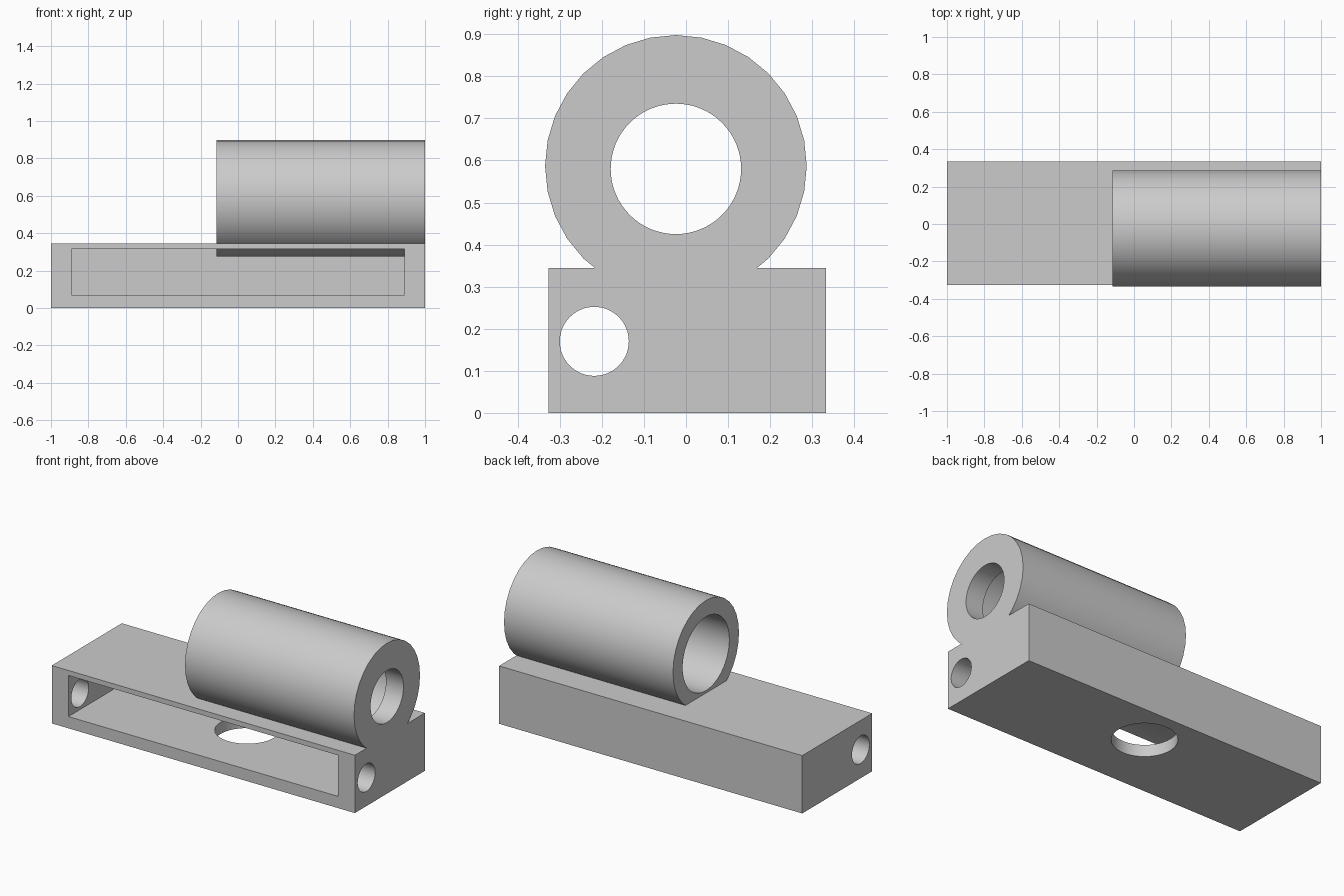
import bpy
import math

cube = bpy.data.objects.get("Cube")
if cube:
    bpy.data.objects.remove(cube, do_unlink=True)

grey = bpy.data.materials.new("light_grey")
grey.use_nodes = True
grey.diffuse_color = (0.6, 0.6, 0.6, 1)
grey.node_tree.nodes["Principled BSDF"].inputs["Base Color"].default_value = (0.6, 0.6, 0.6, 1)


def box(name, low, high):
    centre = [(a + b) / 2 for a, b in zip(low, high)]
    bpy.ops.mesh.primitive_cube_add(size=1, location=centre)
    obj = bpy.context.object
    obj.name = name
    obj.scale = [b - a for a, b in zip(low, high)]
    bpy.ops.object.transform_apply(location=True, rotation=True, scale=True)
    obj.data.materials.append(grey)
    return obj


def tube(name, radius, start, length, axis="X", sides=64):
    """Solid cylinder running from start along +x or +z."""
    along = (length / 2, 0, 0) if axis == "X" else (0, 0, length / 2)
    turn = (0, math.pi / 2, 0) if axis == "X" else (0, 0, 0)
    bpy.ops.mesh.primitive_cylinder_add(
        vertices=sides, radius=radius, depth=length, rotation=turn,
        location=[s + a for s, a in zip(start, along)])
    obj = bpy.context.object
    obj.name = name
    bpy.ops.object.transform_apply(location=True, rotation=True, scale=True)
    obj.data.materials.append(grey)
    return obj


def combine(target, tool, operation):
    mod = target.modifiers.new(tool.name, "BOOLEAN")
    mod.operation = operation
    mod.solver = "EXACT"
    mod.object = tool
    bpy.context.view_layer.objects.active = target
    bpy.ops.object.modifier_apply(modifier=mod.name)
    bpy.data.objects.remove(tool, do_unlink=True)


# Base block with a pocket open to the front
holder = box("rod_holder", (-1, -0.327, 0), (1, 0.333, 0.345))
combine(holder, box("front_pocket", (-0.89, -0.5, 0.07), (0.89, 0.265, 0.315)), "DIFFERENCE")

# Barrel on top, its underside dipping into the pocket
barrel_y = -0.024
combine(holder, tube("barrel", 0.311, (-0.115, barrel_y, 0.587), 1.115, sides=32), "UNION")

# Wide bore from one end, leaving a lip with a smaller hole at the other
combine(holder, tube("wide_bore", 0.22, (-0.2, barrel_y, 0.58), 1.085), "DIFFERENCE")
combine(holder, tube("lip_hole", 0.155, (0.8, barrel_y, 0.58), 0.4), "DIFFERENCE")

# Rod holes through both end walls, and the round hole in the floor
combine(holder, tube("rod_hole", 0.082, (-1.2, -0.218, 0.17), 2.4), "DIFFERENCE")
combine(holder, tube("floor_hole", 0.175, (0, 0.086, -0.1), 0.25, axis="Z"), "DIFFERENCE")

bpy.ops.object.select_all(action="DESELECT")
holder.select_set(True)
bpy.context.view_layer.objects.active = holder
bpy.ops.object.shade_smooth_by_angle(angle=math.radians(30))
